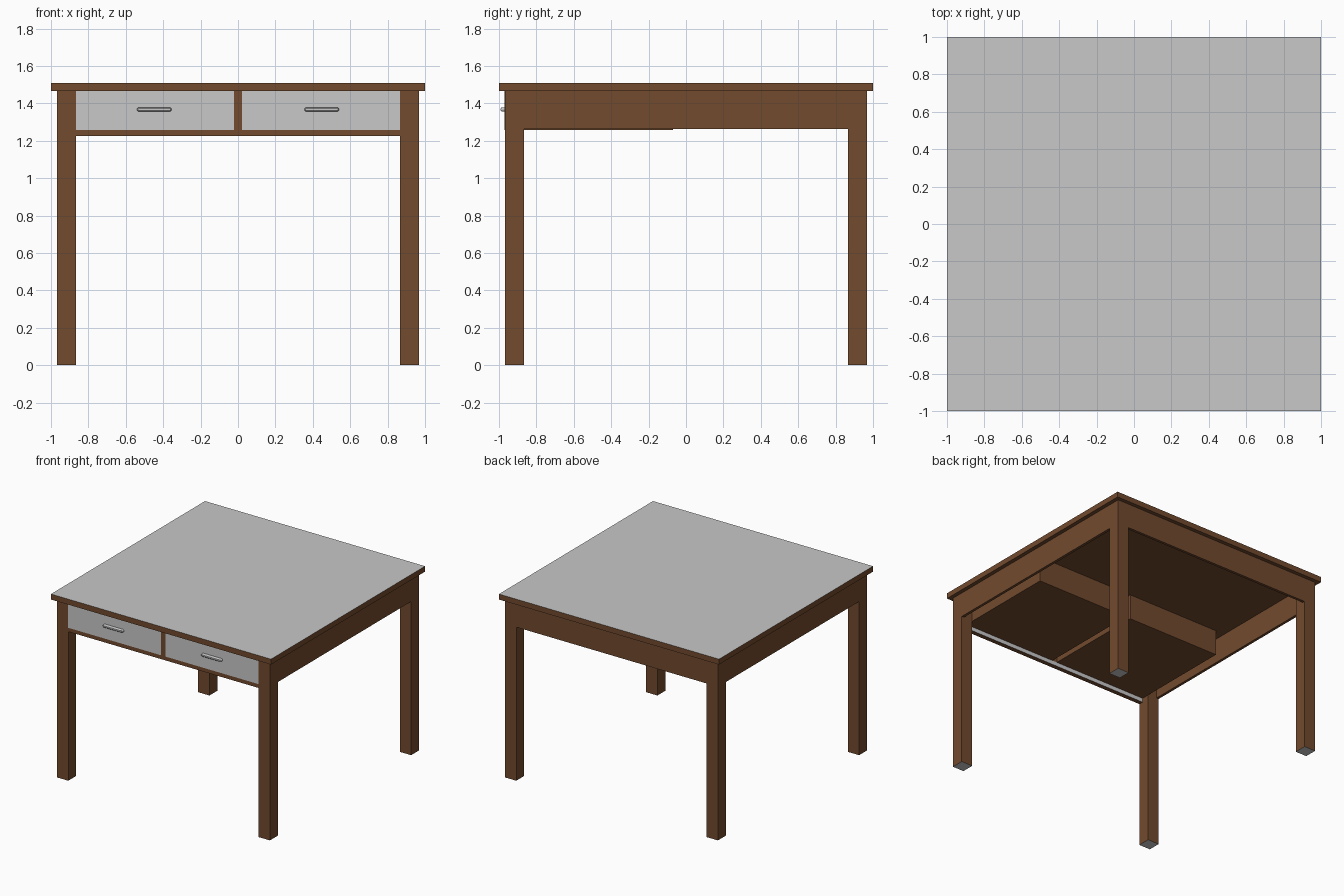
import bpy, bmesh, math

if "Cube" in bpy.data.objects:
    bpy.data.objects.remove(bpy.data.objects["Cube"])


def material(name, rgb):
    m = bpy.data.materials.new(name)
    m.diffuse_color = (*rgb, 1)
    m.use_nodes = True
    m.node_tree.nodes["Principled BSDF"].inputs["Base Color"].default_value = m.diffuse_color
    return m


BROWN = material("brown_wood", (0.168, 0.069, 0.027))
GREY = material("light_grey", (0.58, 0.58, 0.58))


def finish(name, bm, mats, grey_dir=None):
    """Make the object; faces pointing along grey_dir take the second material."""
    bmesh.ops.recalc_face_normals(bm, faces=bm.faces)
    bm.normal_update()
    if grey_dir:
        for f in bm.faces:
            if sum(a * b for a, b in zip(f.normal, grey_dir)) > 0.9:
                f.material_index = 1
    me = bpy.data.meshes.new(name)
    bm.to_mesh(me)
    bm.free()
    for m in mats:
        me.materials.append(m)
    ob = bpy.data.objects.new(name, me)
    bpy.context.collection.objects.link(ob)
    return ob


def box(name, x, y, z, grey_dir=None):
    bm = bmesh.new()
    bmesh.ops.create_cube(bm, size=1)
    for v in bm.verts:
        for i, (a, b) in enumerate((x, y, z)):
            v.co[i] = a if v.co[i] < 0 else b
    return finish(name, bm, [BROWN, GREY], grey_dir)


def handle(name, cx):
    # stadium outline extruded forward, front rim rounded over
    r, half, cz = 0.0115, 0.0925, 1.3675
    bm = bmesh.new()
    rings = []
    for y, inset in ((-0.968, 0), (-0.982, 0), (-0.988, 0.002), (-0.991, 0.006)):
        ring = []
        for side, start in ((1, -90), (-1, 90)):
            for k in range(7):
                a = math.radians(start + 30 * k)
                ring.append(bm.verts.new((cx + side * (half - r) + (r - inset) * math.cos(a),
                                          y, cz + (r - inset) * math.sin(a))))
        rings.append(ring)
    n = len(rings[0])
    for lo, hi in zip(rings, rings[1:]):
        for i in range(n):
            bm.faces.new((lo[i], lo[(i + 1) % n], hi[(i + 1) % n], hi[i]))
    bm.faces.new(rings[0])
    bm.faces.new(rings[-1])
    return finish(name, bm, [GREY])


IN, OUT = 0.865, 0.968      # leg inner and outer faces
UNDER, TOP = 1.465, 1.51    # table top thickness
APRON = 1.262               # lower edge of the aprons

# Table top with grey upper surface
box("table_top", (-1, 1), (-1, 1), (UNDER, TOP), (0, 0, 1))

# Four legs with grey feet
for sx, xs in (("left", (-OUT, -IN)), ("right", (IN, OUT))):
    for sy, ys in (("front", (-OUT, -IN)), ("back", (IN, OUT))):
        box(f"{sy}_{sx}_leg", xs, ys, (0, UNDER), (0, 0, -1))

# Thin aprons flush with the outside of the legs
box("left_apron", (-OUT, -OUT + 0.022), (-IN, IN), (APRON, UNDER))
box("right_apron", (OUT - 0.022, OUT), (-IN, IN), (APRON, UNDER))
box("back_apron", (-IN, IN), (OUT - 0.022, OUT), (APRON, UNDER))

# Front rail under the drawers and the post between them
box("front_rail", (-IN, IN), (-OUT, -0.93), (1.225, 1.258), (0, 1, 0))
box("front_divider", (-0.024, 0.024), (-OUT, -0.93), (1.258, UNDER))

# Drawers with grey fronts, and their handles
for side, s in (("left", -1), ("right", 1)):
    xs = sorted((s * 0.022, s * IN))
    box(f"{side}_drawer", xs, (-0.971, -0.07), (1.258, UNDER), (0, -1, 0))
    handle(f"{side}_drawer_handle", s * 0.4475)
